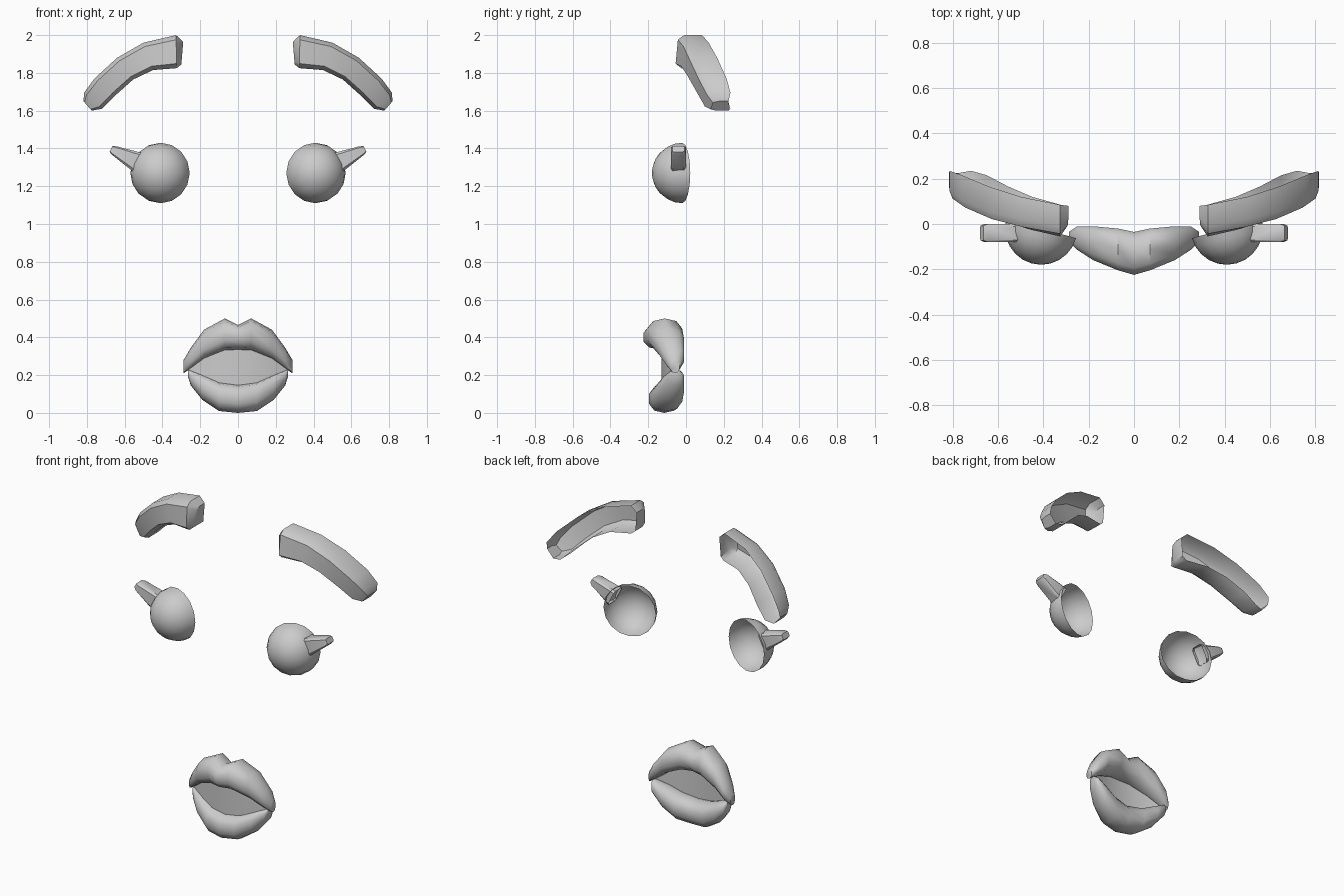
import bpy, bmesh, math
from mathutils import Vector, Matrix

if "Cube" in bpy.data.objects:
    bpy.data.objects.remove(bpy.data.objects["Cube"])


def finish(bm, name, angle=40):
    bmesh.ops.recalc_face_normals(bm, faces=bm.faces)
    me = bpy.data.meshes.new(name)
    bm.to_mesh(me)
    bm.free()
    ob = bpy.data.objects.new(name, me)
    bpy.context.collection.objects.link(ob)
    bpy.ops.object.select_all(action='DESELECT')
    ob.select_set(True)
    bpy.context.view_layer.objects.active = ob
    bpy.ops.object.shade_smooth_by_angle(angle=math.radians(angle))
    return ob


def loft(name, sections, closed=True, caps=(True, True), side=1, angle=40):
    """Skin a list of equal-length sections; side=-1 mirrors in x."""
    bm = bmesh.new()
    rows = [[bm.verts.new((p[0] * side, p[1], p[2])) for p in s] for s in sections]
    n = len(rows[0])
    for a, b in zip(rows, rows[1:]):
        for i in range(n if closed else n - 1):
            j = (i + 1) % n
            bm.faces.new((a[i], a[j], b[j], b[i]))
    for row, cap in ((rows[0], caps[0]), (rows[-1], caps[1])):
        if cap:
            bm.faces.new(row)
    return finish(bm, name, angle)


def lip(name, stations):
    """Stations: x, z low, z high, y front, y back for one half of the mouth."""
    full = [(-s[0], *s[1:]) for s in reversed(stations[1:])] + stations
    secs = []
    for x, z0, z1, y0, y1 in full:
        ring = []
        for k in range(10):
            a = math.tau * k / 10 + math.pi / 2
            c, s = math.cos(a), math.sin(a)
            c = math.copysign(abs(c) ** 0.85, c)
            s = math.copysign(abs(s) ** 0.85, s)
            ring.append((x, (y0 + y1) / 2 + c * (y1 - y0) / 2 / 0.96,
                         (z0 + z1) / 2 + s * (z1 - z0) / 2))
        secs.append(ring)
    loft(name, secs, angle=50)


# Brow stations: upper edge (x, z), lower edge (x, z), front y, back y
BROW = [
    ((.29, 1.965), (.30, 1.845), -.015, .08),
    ((.328, 2.0), (.325, 1.825), -.055, .085),
    ((.50, 1.96), (.45, 1.815), -.025, .12),
    ((.64, 1.88), (.555, 1.765), .01, .165),
    ((.76, 1.77), (.65, 1.68), .06, .215),
    ((.815, 1.695), (.72, 1.61), .10, .235),
    ((.818, 1.65), (.775, 1.60), .13, .225),
]


def brow_section(u, l, yf, yb):
    u, l = Vector((u[0], 0, u[1])), Vector((l[0], 0, l[1]))
    out = []
    for t, y in ((0, yb), (0, yf + .045), (.14, yf + .012), (.86, yf), (1, yf + .03), (1, yb)):
        p = u.lerp(l, t)
        out.append((p.x, y, p.z))
    return out


# Lash stations: distance along the axis, half width, half depth
def lash_section(t, w, d):
    c = Vector((.527, -.04, 1.325)).lerp(Vector((.668, -.04, 1.395)), t)
    n = Vector((-.45, 0, .89))
    e = .25
    pts = ((1, 1 - e), (1 - e, 1), (e - 1, 1), (-1, 1 - e),
           (-1, e - 1), (e - 1, -1), (1 - e, -1), (1, e - 1))
    return [c + n * (w * a) + Vector((0, d * b, 0)) for a, b in pts]


for side, tag in ((1, "right"), (-1, "left")):
    # Eyebrow: shell open at the back
    loft("eyebrow_" + tag, [brow_section(*s) for s in BROW], closed=False, side=side)

    # Eye: hollow half sphere, turned slightly outward
    bm = bmesh.new()
    bmesh.ops.create_uvsphere(bm, u_segments=16, v_segments=12, radius=.16)
    bmesh.ops.delete(bm, geom=[v for v in bm.verts if v.co.z < -.001], context='VERTS')
    bm.transform(Matrix.Translation((.41 * side, -.02, 1.27))
                 @ Matrix.Rotation(.27 * side, 4, 'Z')
                 @ Matrix.Rotation(math.radians(90), 4, 'X'))
    finish(bm, "eye_" + tag)

    # Eyelash: tapered peg open where it enters the eye
    loft("eyelash_" + tag, [lash_section(0, .056, .04), lash_section(.9, .026, .04),
                            lash_section(1.03, .017, .032)],
         caps=(False, True), side=side)

# Lips
lip("upper_lip", [
    (0, .335, .465, -.225, -.035),
    (.07, .33, .50, -.205, -.02),
    (.18, .285, .44, -.16, -.01),
    (.25, .235, .345, -.115, -.01),
    (.288, .21, .28, -.08, -.035)])
lip("lower_lip", [
    (0, .0, .15, -.195, -.035),
    (.10, .01, .165, -.18, -.02),
    (.19, .07, .205, -.14, -.01),
    (.25, .145, .228, -.095, -.012),
    (.264, .19, .23, -.08, -.03)])

# Mouth interior: thin curved sheet between the lips
loft("mouth_interior", [
    [(x, -.13 + .9 * x * x, z0), (x, -.13 + .9 * x * x, z1)]
    for x, z0, z1 in ((-.26, .2, .24), (-.18, .14, .33), (-.09, .1, .38), (0, .09, .39),
                      (.09, .1, .38), (.18, .14, .33), (.26, .2, .24))],
     closed=False, caps=(False, False))
